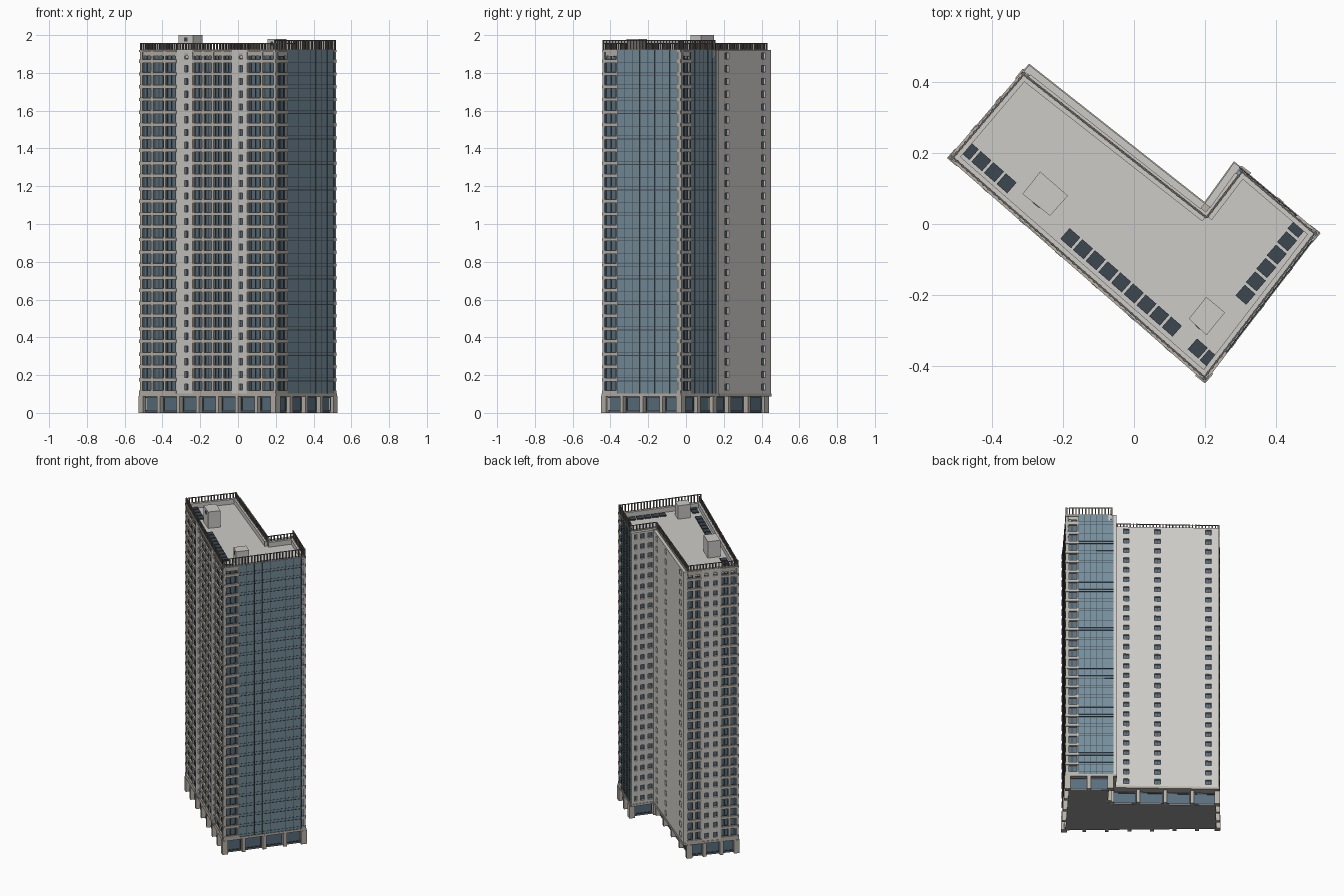
import bpy
import bmesh
from mathutils import Vector

if "Cube" in bpy.data.objects:
    bpy.data.objects.remove(bpy.data.objects["Cube"])


def material(name, rgb):
    m = bpy.data.materials.new(name)
    m.use_nodes = True
    m.diffuse_color = (*rgb, 1)
    m.node_tree.nodes["Principled BSDF"].inputs["Base Color"].default_value = (*rgb, 1)
    return m


CONCRETE = material("light concrete", (0.61, 0.60, 0.57))
TAN = material("tan trim", (0.48, 0.45, 0.40))
PALE_GLASS = material("pale curtain glass", (0.18, 0.27, 0.33))
GLASS = material("blue window glass", (0.10, 0.16, 0.21))
FRAME = material("dark frame", (0.06, 0.07, 0.08))
RAIL = material("railing grey", (0.15, 0.14, 0.13))
PANEL = material("roof panel glass", (0.045, 0.063, 0.08))
UNDER = material("grey underside", (0.32, 0.32, 0.31))

parts = {}


def prism(part, mat, points, z0, z1):
    """Add an upright prism over a plan polygon to the named part."""
    bm = parts.setdefault(part, (bmesh.new(), mat))[0]
    low = [bm.verts.new((p[0], p[1], z0)) for p in points]
    high = [bm.verts.new((p[0], p[1], z1)) for p in points]
    bm.faces.new(low[::-1])
    bm.faces.new(high)
    n = len(points)
    for i in range(n):
        j = (i + 1) % n
        bm.faces.new((low[i], low[j], high[j], high[i]))


def slab(part, mat, wall, u0, u1, z0, z1, d0, d1):
    """Box on a wall: u along it (0 to 1), d outwards from it."""
    p, q = wall
    n = Vector((q.y - p.y, p.x - q.x)).normalized()
    a, b = p.lerp(q, u0), p.lerp(q, u1)
    prism(part, mat, [a + n * d1, b + n * d1, b + n * d0, a + n * d0], z0, z1)


def offset(poly, d):
    """Move every side of a counter-clockwise polygon outwards by d."""
    out = []
    for i, v in enumerate(poly):
        e, f = (v - poly[i - 1]).normalized(), (poly[(i + 1) % len(poly)] - v).normalized()
        m, n = Vector((e.y, -e.x)), Vector((f.y, -f.x))
        out.append(v + (m + n) * (d / (1 + m.dot(n))))
    return out


def walls_of(poly):
    return [(p, poly[(i + 1) % len(poly)]) for i, p in enumerate(poly)]


BASE, TOP, ROOF, FLOORS = 0.1, 1.92, 1.89, 27
STEP = (TOP - BASE) / FLOORS
levels = [BASE + i * STEP for i in range(FLOORS)]

west, south, east = Vector((-0.521, 0.187)), Vector((0.2, -0.443)), Vector((0.52, -0.026))
outer = [west, south, east, Vector((0.283, 0.173)), Vector((0.2, 0.058)), Vector((-0.296, 0.449))]
inner = [west, south, east, Vector((0.304, 0.158)), Vector((0.204, 0.027)), Vector((-0.313, 0.432))]
front, glazed, short_glazed, notch, rear, end = walls_of(outer)

# Core and roof
prism("tower_core", CONCRETE, offset(outer, -0.017), BASE, ROOF)


def window_grid(wall, u0, u1, count):
    """Recessed paired windows between piers and floor bands."""
    length = (wall[1] - wall[0]).length
    pier, bar = 0.007 / length, 0.002 / length
    slab("window_glass", GLASS, wall, u0, u1, BASE, TOP, -0.02, -0.011)
    for i in range(count + 1):
        c = u0 + (u1 - u0) * i / count
        slab("window_piers", TAN, wall, max(c - pier, u0), min(c + pier, u1), BASE, TOP, -0.02, -0.002)
        if i < count:
            w = (u1 - u0) / count
            for f in (0.18, 0.5, 0.82):
                m = c + w * f
                slab("window_mullions", FRAME, wall, m - bar, m + bar, BASE, TOP, -0.02, -0.008)
    slab("floor_bands", TAN, wall, u0, u1, TOP - 0.01, TOP, -0.02, 0.003)
    for z in levels:
        slab("floor_bands", TAN, wall, u0, u1, z, z + 0.018, -0.02, 0.003)
        slab("window_rails", FRAME, wall, u0, u1, z + 0.018, z + 0.021, -0.02, -0.007)


def plain_wall(wall, u0, u1, centres, width=0.034):
    """Solid wall with columns of small windows in deep openings."""
    half = width / 2 / (wall[1] - wall[0]).length
    stops = [u0] + [c + s * half for c in centres for s in (-1, 1)] + [u1]
    for a, b in zip(stops[::2], stops[1::2]):
        slab("plain_walls", CONCRETE, wall, a, b, BASE, TOP, -0.02, 0)
    for c in centres:
        a, b = c - half, c + half
        slab("plain_walls", CONCRETE, wall, a, b, levels[-1] + 0.053, TOP, -0.02, 0)
        slab("small_window_frames", FRAME, wall, a, b, BASE, TOP - 0.01, -0.018, -0.014)
        for i, z in enumerate(levels):
            low = levels[i - 1] + 0.053 if i else BASE
            slab("plain_walls", CONCRETE, wall, a, b, low, z + 0.02, -0.02, 0)
            for s in (a + half * 0.15, c + half * 0.08):
                slab("small_windows", GLASS, wall, s, s + half * 0.77, z + 0.023, z + 0.05, -0.018, -0.013)


def curtain_wall(wall, u0, u1, bays):
    """Flush glazing with a fine grid of dark mullions."""
    length = (wall[1] - wall[0]).length
    slab("curtain_glass", PALE_GLASS, wall, u0, u1, BASE, TOP, -0.02, -0.001)
    for i in range(2 * bays + 1):
        c = u0 + (u1 - u0) * i / (2 * bays)
        w = (0.0007 if i % 2 else 0.0018) / length
        slab("curtain_mullions", FRAME, wall, c - w, c + w, BASE, TOP, -0.01, 0.001)
    for z in levels:
        slab("curtain_floor_lines", FRAME, wall, u0, u1, z, z + 0.0035, -0.01, 0.001)
        slab("curtain_transoms", FRAME, wall, u0, u1, z + 0.018, z + 0.0195, -0.01, 0.0005)


# Facades
window_grid(front, 0, 0.27, 3)
plain_wall(front, 0.27, 0.39, [0.342], 0.026)
window_grid(front, 0.39, 0.68, 4)
plain_wall(front, 0.68, 0.79, [0.742], 0.026)
window_grid(front, 0.79, 1, 2)
window_grid(glazed, 0, 0.19, 1)
curtain_wall(glazed, 0.19, 0.95, 4)
window_grid(glazed, 0.95, 1, 1)
window_grid(short_glazed, 0, 0.25, 1)
curtain_wall(short_glazed, 0.25, 0.95, 3)
plain_wall(short_glazed, 0.95, 1, [])
plain_wall(notch, 0, 1, [0.15, 0.5, 0.85], 0.026)
plain_wall(rear, 0, 1, [0.11, 0.41, 0.9])
plain_wall(end, 0, 0.06, [])
window_grid(end, 0.06, 0.33, 2)
plain_wall(end, 0.33, 0.67, [0.42, 0.58], 0.026)
window_grid(end, 0.67, 1, 2)

# Ground floor: set-back glazing, columns and a beam
prism("ground_slab", UNDER, offset(inner, -0.02), 0, 0.006)
prism("ground_glazing", GLASS, offset(inner, -0.026), 0.006, 0.09)
prism("ground_ceiling", TAN, offset(outer, 0.003), 0.088, 0.103)
for wall, bays in zip(walls_of(inner), (7, 4, 2, 1, 4, 3)):
    length = (wall[1] - wall[0]).length
    half = 0.011 / length
    for i in range(bays + 1):
        c = min(max(i / bays, half * 0.5), 1 - half * 0.5)
        slab("ground_columns", TAN, wall, c - half, c + half, 0, 0.09, -0.03, 0.004)
        if i < bays:
            m, w = (i + 0.5) / bays, 0.4 / bays
            for z in (0.008, 0.078):
                slab("ground_frames", FRAME, wall, m - w, m + w, z, z + 0.006, -0.03, -0.022)
            for u in (m - w, m + w):
                slab("ground_frames", FRAME, wall, u - half * 0.2, u + half * 0.2, 0.008, 0.084, -0.03, -0.022)

# Roof parapet with an open railing
for i, wall in enumerate(walls_of(offset(inner, -0.003))):
    length = (wall[1] - wall[0]).length
    top = 1.973 if i in (1, 2) else 1.957
    slab("parapet_coping", TAN, wall, 0, 1, ROOF, 1.923, -0.008, 0)
    slab("parapet_upstand", CONCRETE, wall, 0, 1, ROOF - 0.01, 1.9215, -0.019, -0.008)
    slab("railing_top", RAIL, wall, 0, 1, top - 0.004, top, -0.006, -0.002)
    count = round(length / 0.02)
    w = 0.0036 / length
    for k in range(count + 1):
        c = k / count
        slab("railing_posts", RAIL, wall, c - w, c + w, 1.92, top, -0.007, 0)

# Rows of flat roof panels: first centre, last centre, count
along = (south - west).normalized()
rows = [((-0.467, 0.209), (-0.36, 0.115), 4), ((-0.18, -0.04), (0.107, -0.29), 9),
        ((0.18, -0.352), (0.214, -0.383), 2), ((0.315, -0.2), (0.462, -0.011), 6)]
for start, stop, count in rows:
    for k in range(count):
        c = Vector(start).lerp(Vector(stop), k / (count - 1))
        s, t = along * 0.02, Vector((-along.y, along.x)) * 0.02
        prism("roof_panels", PANEL, [c - s - t, c + s - t, c + s + t, c - s + t], ROOF - 0.002, ROOF + 0.007)

# Rooftop plant rooms with a small opening
plants = [([(-0.315, 0.085), (-0.237, 0.023), (-0.187, 0.08), (-0.265, 0.148)], 2.0),
          ([(0.155, -0.268), (0.205, -0.314), (0.257, -0.25), (0.204, -0.206)], 1.98)]
for plan, top in plants:
    plan = [Vector(p) for p in plan]
    prism("plant_rooms", CONCRETE, plan, ROOF - 0.01, top)
    slab("plant_room_openings", FRAME, (plan[0], plan[1]), 0.38, 0.62, top - 0.035, top - 0.013, -0.004, 0.002)

# Turn the collected parts into objects
for name, (bm, mat) in parts.items():
    bmesh.ops.recalc_face_normals(bm, faces=bm.faces)
    mesh = bpy.data.meshes.new(name)
    bm.to_mesh(mesh)
    bm.free()
    mesh.materials.append(mat)
    bpy.context.scene.collection.objects.link(bpy.data.objects.new(name, mesh))
